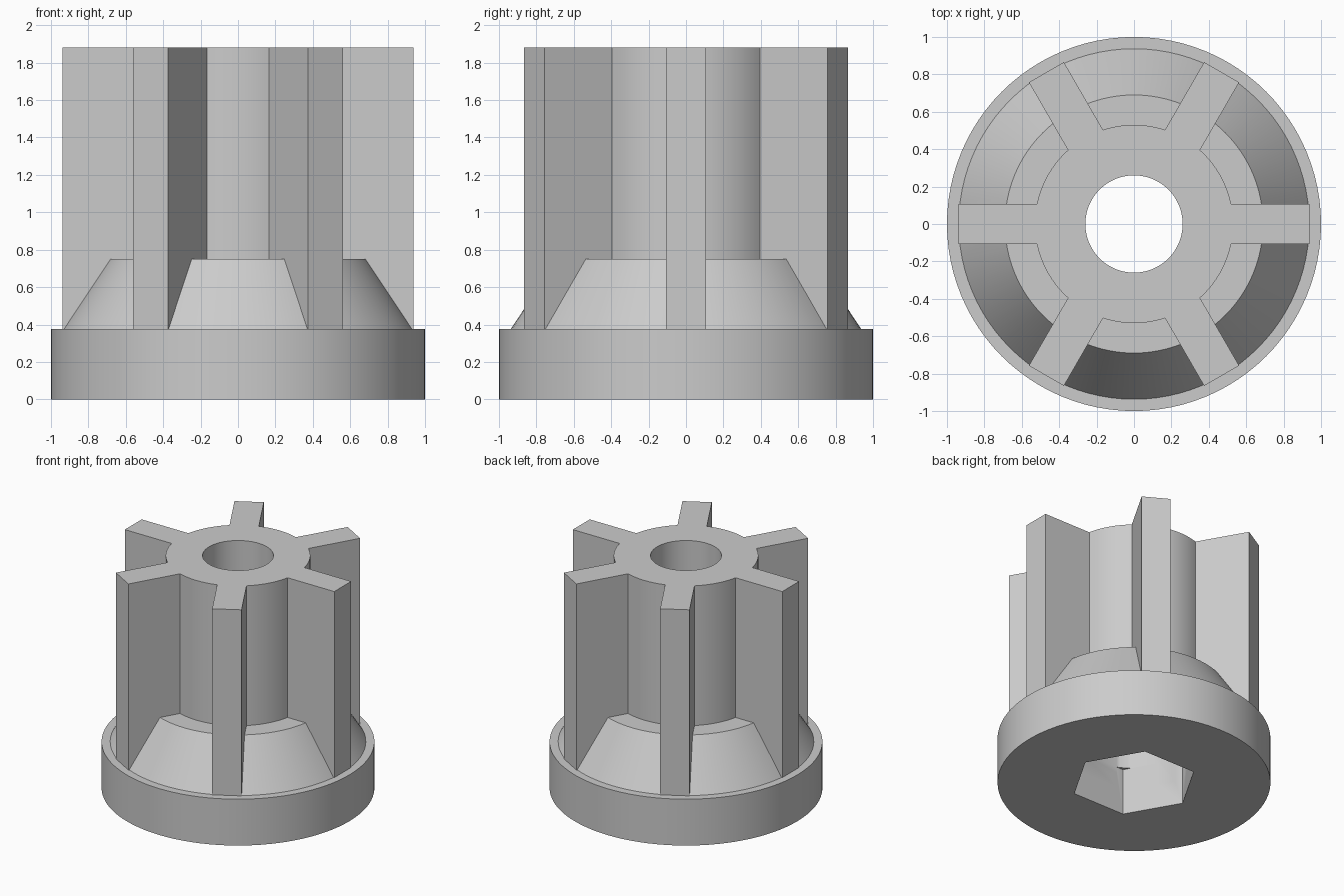
import bpy, bmesh, math

cube = bpy.data.objects.get("Cube")
if cube:
    bpy.data.objects.remove(cube)

grey = bpy.data.materials.new("light grey plastic")
grey.use_nodes = True
colour = (0.6, 0.6, 0.6, 1)
grey.diffuse_color = colour
grey.node_tree.nodes["Principled BSDF"].inputs["Base Color"].default_value = colour

SEGMENTS = 96
BASE_TOP, CONE_TOP, HEIGHT = 0.375, 0.75, 1.88
RIB_REACH, RIB_WIDTH = 0.937, 0.216


def add_object(name, bm):
    bmesh.ops.recalc_face_normals(bm, faces=bm.faces)
    mesh = bpy.data.meshes.new(name)
    bm.to_mesh(mesh)
    bm.free()
    mesh.materials.append(grey)
    obj = bpy.data.objects.new(name, mesh)
    bpy.context.collection.objects.link(obj)
    return obj


def lathe(name, profile):
    """Closed solid turned from (radius, height) points."""
    bm = bmesh.new()
    rings = []
    for r, z in profile:
        angles = [math.tau * i / SEGMENTS for i in range(SEGMENTS)]
        rings.append([bm.verts.new((r * math.cos(a), r * math.sin(a), z)) for a in angles])
    for low, high in zip(rings, rings[1:]):
        for i in range(SEGMENTS):
            j = (i + 1) % SEGMENTS
            bm.faces.new((low[i], low[j], high[j], high[i]))
    bm.faces.new(rings[0])
    bm.faces.new(rings[-1])
    return add_object(name, bm)


def prism(name, outline, z0, z1):
    bm = bmesh.new()
    face = bm.faces.new([bm.verts.new((x, y, z0)) for x, y in outline])
    lifted = bmesh.ops.extrude_face_region(bm, geom=[face])["geom"]
    bmesh.ops.translate(bm, vec=(0, 0, z1 - z0),
                        verts=[v for v in lifted if isinstance(v, bmesh.types.BMVert)])
    # Keep the start cap so the solid is closed
    if not face.is_valid or any(e.is_boundary for e in bm.edges):
        bmesh.ops.holes_fill(bm, edges=[e for e in bm.edges if e.is_boundary])
    return add_object(name, bm)


def combine(target, other, operation):
    mod = target.modifiers.new(other.name, "BOOLEAN")
    mod.operation, mod.solver, mod.object = operation, "EXACT", other
    bpy.context.view_layer.objects.active = target
    bpy.ops.object.modifier_apply(modifier=mod.name)
    bpy.data.objects.remove(other)


def hexagon(radius):
    return [(radius * math.cos(k * math.pi / 3), radius * math.sin(k * math.pi / 3))
            for k in range(6)]


# Base disc, sloped collar and hub as one turned solid
insert = lathe("ribbed_insert", [(1, 0), (1, BASE_TOP), (RIB_REACH, BASE_TOP),
                                 (0.69, CONE_TOP), (0.53, CONE_TOP), (0.53, HEIGHT)])

# Three crossing plates make the six ribs
for k in range(3):
    a = k * math.pi / 3
    c, s = math.cos(a), math.sin(a)
    w = RIB_WIDTH / 2
    corners = [(-RIB_REACH, -w), (RIB_REACH, -w), (RIB_REACH, w), (-RIB_REACH, w)]
    plate = prism("rib_plate", [(x * c - y * s, x * s + y * c) for x, y in corners], 0.2, HEIGHT)
    combine(insert, plate, "UNION")

# Round bore through the hub
combine(insert, lathe("bore", [(0.26, -0.1), (0.26, 2)]), "DIFFERENCE")

# Hexagonal pocket underneath, with rounded corners in its upper half
combine(insert, prism("hex_pocket", hexagon(0.465), -0.1, BASE_TOP), "DIFFERENCE")
upper = prism("upper_pocket", hexagon(0.465), 0.2, CONE_TOP)
combine(upper, lathe("corner_limit", [(0.438, 0), (0.438, 1)]), "INTERSECT")
combine(insert, upper, "DIFFERENCE")

# Smooth round walls, crisp edges
bpy.ops.object.select_all(action="DESELECT")
insert.select_set(True)
bpy.context.view_layer.objects.active = insert
bpy.ops.object.shade_smooth_by_angle(angle=math.radians(25))
